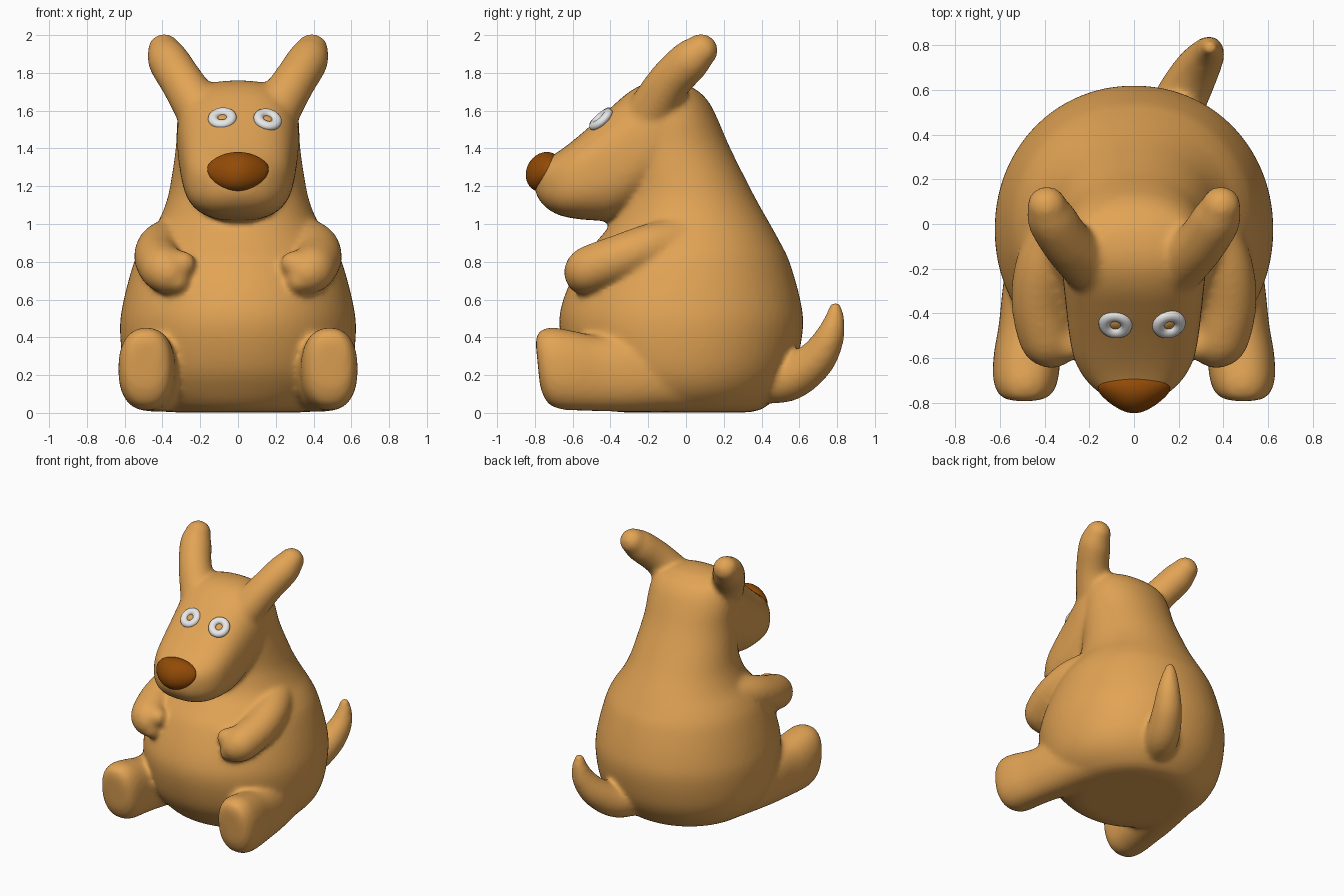
import bpy, bmesh, math
from mathutils import Vector, Matrix

if "Cube" in bpy.data.objects:
    bpy.data.objects.remove(bpy.data.objects["Cube"])


def material(name, rgb):
    m = bpy.data.materials.new(name)
    m.diffuse_color = (*rgb, 1)
    m.use_nodes = True
    m.node_tree.nodes["Principled BSDF"].inputs["Base Color"].default_value = m.diffuse_color
    return m


TAN = material("tan fur", (0.76, 0.37, 0.09))
BROWN = material("brown nose", (0.29, 0.07, 0.002))
WHITE = material("white eye", (0.80, 0.80, 0.80))


def smooth_rows(rows, n=6):
    """Catmull-Rom interpolation through rows of numbers."""
    p = [rows[0]] + list(rows) + [rows[-1]]
    out = []
    for i in range(1, len(p) - 2):
        for k in range(n):
            t = k / n
            out.append([0.5 * (2 * b + (c - a) * t + (2 * a - 5 * b + 4 * c - d) * t * t
                               + (3 * b - a - 3 * c + d) * t ** 3)
                        for a, b, c, d in zip(*p[i - 1:i + 3])])
    return out + [list(rows[-1])]


def loft(bm, rings, power=2.0, sides=48):
    """Skin superellipse rings given as (centre, u half axis, v half axis)."""
    loops = []
    for c, u, v in rings:
        loop = []
        for i in range(sides):
            a = 2 * math.pi * i / sides
            ca, sa = math.cos(a), math.sin(a)
            fu = math.copysign(abs(ca) ** (2 / power), ca)
            fv = math.copysign(abs(sa) ** (2 / power), sa)
            loop.append(bm.verts.new(Vector(c) + Vector(u) * fu + Vector(v) * fv))
        loops.append(loop)
    for a, b in zip(loops, loops[1:]):
        for i in range(sides):
            j = (i + 1) % sides
            bm.faces.new((a[i], a[j], b[j], b[i]))
    bm.faces.new(loops[0])
    bm.faces.new(loops[-1])


def limb(bm, pts, side=1):
    """Round-ended tapering tube through (x, y, z, radius) points."""
    rows = [(x * side, y, z, r) for x, y, z, r in pts]
    path = smooth_rows(rows)
    pos = [Vector(q[:3]) for q in path]
    rings = []
    for i, q in enumerate(path):
        t = (pos[min(i + 1, len(pos) - 1)] - pos[max(i - 1, 0)]).normalized()
        u = t.cross(Vector((0.3 * side, 0.6, -0.75))).normalized()
        rings.append((pos[i], t, u, t.cross(u), q[3]))

    def cap(ring, sign):
        c, t, u, v, r = ring
        return [(c + t * r * sign * math.sin(a), u * r * math.cos(a), v * r * math.cos(a))
                for a in (math.radians(d) for d in (15, 30, 45, 60, 75, 87))]
    body = [(c, u * r, v * r) for c, t, u, v, r in rings]
    loft(bm, cap(rings[0], -1)[::-1] + body + cap(rings[-1], 1), sides=24)


bm = bmesh.new()

# Torso and neck: z, half width, front y, back y
torso = [(0.003, .36, -.35, .34), (.03, .45, -.45, .42), (.12, .55, -.54, .51),
         (.25, .605, -.62, .58), (.45, .625, -.67, .62), (.6, .605, -.65, .605),
         (.8, .55, -.56, .548), (.9, .50, -.48, .50), (1.0, .43, -.40, .445),
         (1.1, .385, -.36, .388), (1.2, .36, -.34, .335), (1.4, .33, -.35, .235),
         (1.55, .322, -.32, .17), (1.64, .30, -.28, .125), (1.70, .25, -.2, .07),
         (1.74, .12, -.15, 0)]
loft(bm, [((0, (f + b) / 2, z), (w, 0, 0), (0, (b - f) / 2, 0))
          for z, w, f, b in smooth_rows(torso)], 2.05, 64)

# Head and snout: y, bottom z, top z, half width
head = [(-.80, 1.18, 1.26, .05), (-.785, 1.14, 1.30, .10), (-.745, 1.09, 1.34, .17),
        (-.68, 1.05, 1.38, .23), (-.6, 1.03, 1.44, .27), (-.5, 1.02, 1.525, .29),
        (-.4, 1.02, 1.615, .302), (-.3, 1.06, 1.70, .313), (-.2, 1.14, 1.75, .322),
        (-.1, 1.22, 1.76, .315), (0, 1.25, 1.74, .28), (.07, 1.35, 1.68, .2)]
loft(bm, [((0, y, (lo + hi) / 2), (w, 0, 0), (0, 0, (hi - lo) / 2))
          for y, lo, hi, w in smooth_rows(head)], 2.6)

# Legs with feet: y, centre x, bottom z, top z, half width (rings lean forward)
leg = [(-.785, .49, .15, .37, .06), (-.775, .49, .10, .41, .10), (-.745, .487, .045, .44, .13),
       (-.68, .485, .018, .452, .148), (-.58, .478, .012, .435, .15), (-.45, .458, .008, .41, .148),
       (-.3, .425, .005, .41, .165), (-.15, .38, .005, .415, .19), (0, .34, .005, .42, .2)]

for s in (-1, 1):
    loft(bm, [((x * s, y, (lo + hi) / 2), (w, 0, 0), (0, -.1 * (hi - lo) / 2, (hi - lo) / 2))
              for y, x, lo, hi, w in smooth_rows(leg)], 2.35)
    # Ears
    limb(bm, [(.20, -.18, 1.60, .13), (.295, -.09, 1.75, .115),
              (.368, .02, 1.865, .11), (.39, .08, 1.918, .09)], s)
    # Arms, thumbs and fingers
    limb(bm, [(.32, .02, .93, .12), (.405, -.18, .88, .125), (.425, -.35, .82, .125),
              (.395, -.5, .765, .125), (.37, -.53, .745, .118)], s)
    limb(bm, [(.37, -.5, .80, .08), (.29, -.55, .79, .067)], s)
    limb(bm, [(.37, -.53, .71, .08), (.325, -.565, .70, .067)], s)

# Tail, curling up to one side
limb(bm, [(.12, .36, .17, .12), (.20, .54, .18, .12), (.275, .68, .275, .105),
          (.325, .755, .39, .082), (.34, .785, .49, .057), (.34, .79, .555, .036)])

bmesh.ops.recalc_face_normals(bm, faces=bm.faces)
me = bpy.data.meshes.new("body")
bm.to_mesh(me)
bm.free()
body = bpy.data.objects.new("body", me)
bpy.context.collection.objects.link(body)
me.materials.append(TAN)

# Fuse the parts into one soft skin
fuse = body.modifiers.new("fuse", 'REMESH')
fuse.mode = 'VOXEL'
fuse.voxel_size = 0.016
fuse.use_smooth_shade = True
soften = body.modifiers.new("soften", 'SMOOTH')
soften.factor = 0.5
soften.iterations = 14

# Nose, wider at the top and tapering to the front
bpy.ops.mesh.primitive_uv_sphere_add(segments=40, ring_count=24, location=(0, -.75, 1.275),
                                     rotation=(math.radians(-30), 0, 0))
nose = bpy.context.object
nose.name = "nose"
for v in nose.data.vertices:
    v.co.x *= (1 + .18 * v.co.z) * (1 - .35 * max(0, -v.co.y))
nose.scale = (.160, .094, .110)
nose.data.materials.append(BROWN)
bpy.ops.object.shade_smooth()

# Ring-shaped eyes lying on the sloping face, with fur-coloured pupils
for name, x, z, yaw in (("left", -.083, 1.56, -6), ("right", .157, 1.553, 16)):
    turn = (Matrix.Rotation(math.radians(yaw), 3, 'Y')
            @ Matrix.Rotation(math.radians(41), 3, 'X')).to_euler()
    bpy.ops.mesh.primitive_torus_add(major_segments=36, minor_segments=14,
                                     major_radius=.049, minor_radius=.027,
                                     location=(x, -.45, z), rotation=turn)
    eye = bpy.context.object
    eye.name = name + "_eye"
    eye.scale.z = 0.85
    eye.data.materials.append(WHITE)
    bpy.ops.object.shade_smooth()
    bpy.ops.mesh.primitive_uv_sphere_add(segments=20, ring_count=12, radius=.028,
                                         location=(x, -.45, z), rotation=turn)
    pupil = bpy.context.object
    pupil.name = name + "_pupil"
    pupil.scale.z = 0.4
    pupil.data.materials.append(TAN)
    bpy.ops.object.shade_smooth()
